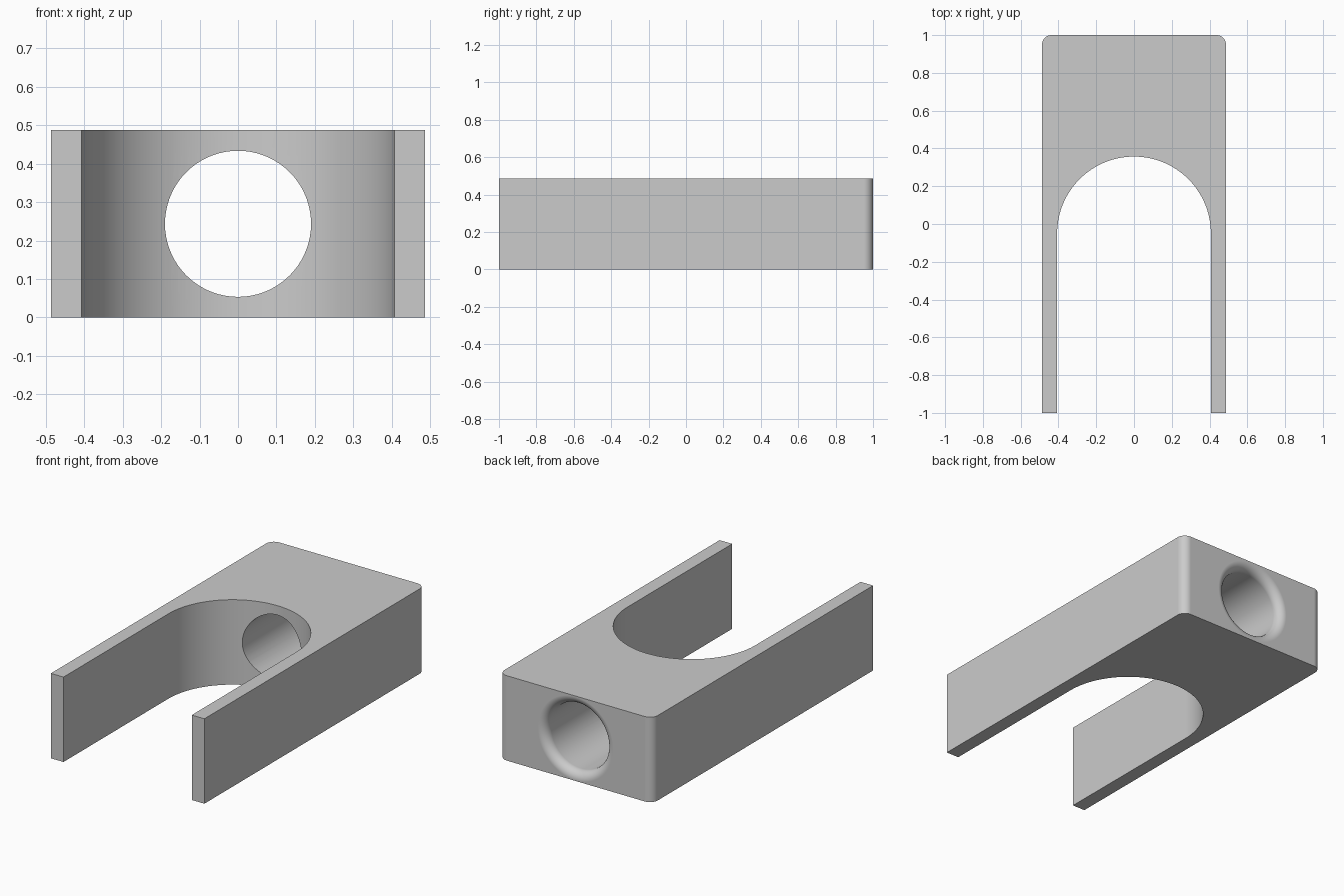
import bpy, bmesh
from math import sin, cos, pi

HALF_W, HEIGHT = 0.487, 0.487
SLOT_R, SLOT_Y = 0.407, -0.05
BORE_R, FILLET = 0.19, 0.05


def arc(cx, cy, r, start, end, steps):
    return [(cx + r * cos(start + (end - start) * i / steps),
             cy + r * sin(start + (end - start) * i / steps)) for i in range(steps + 1)]


def finish(name, bm):
    bmesh.ops.recalc_face_normals(bm, faces=bm.faces)
    mesh = bpy.data.meshes.new(name)
    bm.to_mesh(mesh)
    bm.free()
    obj = bpy.data.objects.new(name, mesh)
    bpy.context.collection.objects.link(obj)
    return obj


cube = bpy.data.objects.get("Cube")
if cube:
    bpy.data.objects.remove(cube, do_unlink=True)

# Fork body: rounded back corners, round-ended slot open to the front
outline = [(HALF_W, -1)]
outline += arc(HALF_W - FILLET, 1 - FILLET, FILLET, 0, pi / 2, 10)
outline += arc(FILLET - HALF_W, 1 - FILLET, FILLET, pi / 2, pi, 10)
outline += [(-HALF_W, -1), (-SLOT_R, -1)]
outline += arc(0, SLOT_Y, SLOT_R, pi, 0, 64)
outline += [(SLOT_R, -1)]
bm = bmesh.new()
base = bm.faces.new([bm.verts.new((x, y, 0)) for x, y in outline])
top = bmesh.ops.extrude_face_region(bm, geom=[base])["geom"]
bmesh.ops.translate(bm, vec=(0, 0, HEIGHT),
                    verts=[v for v in top if isinstance(v, bmesh.types.BMVert)])
body = finish("clevis_body", bm)

# Bore cutter: straight hole with a rounded flare at the back face
flare = arc(BORE_R + FILLET, 1 - FILLET, FILLET, pi, pi / 2, 10)
profile = [(BORE_R, 0)] + flare + [(BORE_R + FILLET, 1.1)]
SIDES = 72
bm = bmesh.new()
rings = [[bm.verts.new((r * cos(2 * pi * i / SIDES), y, HEIGHT / 2 + r * sin(2 * pi * i / SIDES)))
          for i in range(SIDES)] for r, y in profile]
for a, b in zip(rings, rings[1:]):
    for i in range(SIDES):
        j = (i + 1) % SIDES
        bm.faces.new((a[i], a[j], b[j], b[i]))
bm.faces.new(rings[0])
bm.faces.new(rings[-1])
cutter = finish("bore_cutter", bm)
cutter.hide_render = True

# Cut the bore, then remove the cutter
cut = body.modifiers.new("bore", "BOOLEAN")
cut.operation = "DIFFERENCE"
cut.solver = "EXACT"
cut.object = cutter
bpy.ops.object.select_all(action="DESELECT")
body.select_set(True)
bpy.context.view_layer.objects.active = body
bpy.ops.object.modifier_apply(modifier=cut.name)
bpy.data.objects.remove(cutter, do_unlink=True)

# Plain grey material
grey = bpy.data.materials.new("light_grey")
grey.use_nodes = True
colour = (0.6, 0.6, 0.6, 1)
grey.diffuse_color = colour
grey.node_tree.nodes["Principled BSDF"].inputs["Base Color"].default_value = colour
body.data.materials.clear()
body.data.materials.append(grey)

# Smooth curves, crisp edges, flat planes
bpy.ops.object.shade_smooth_by_angle(angle=pi / 6)
weighted = body.modifiers.new("flat_planes", "WEIGHTED_NORMAL")
weighted.keep_sharp = True
